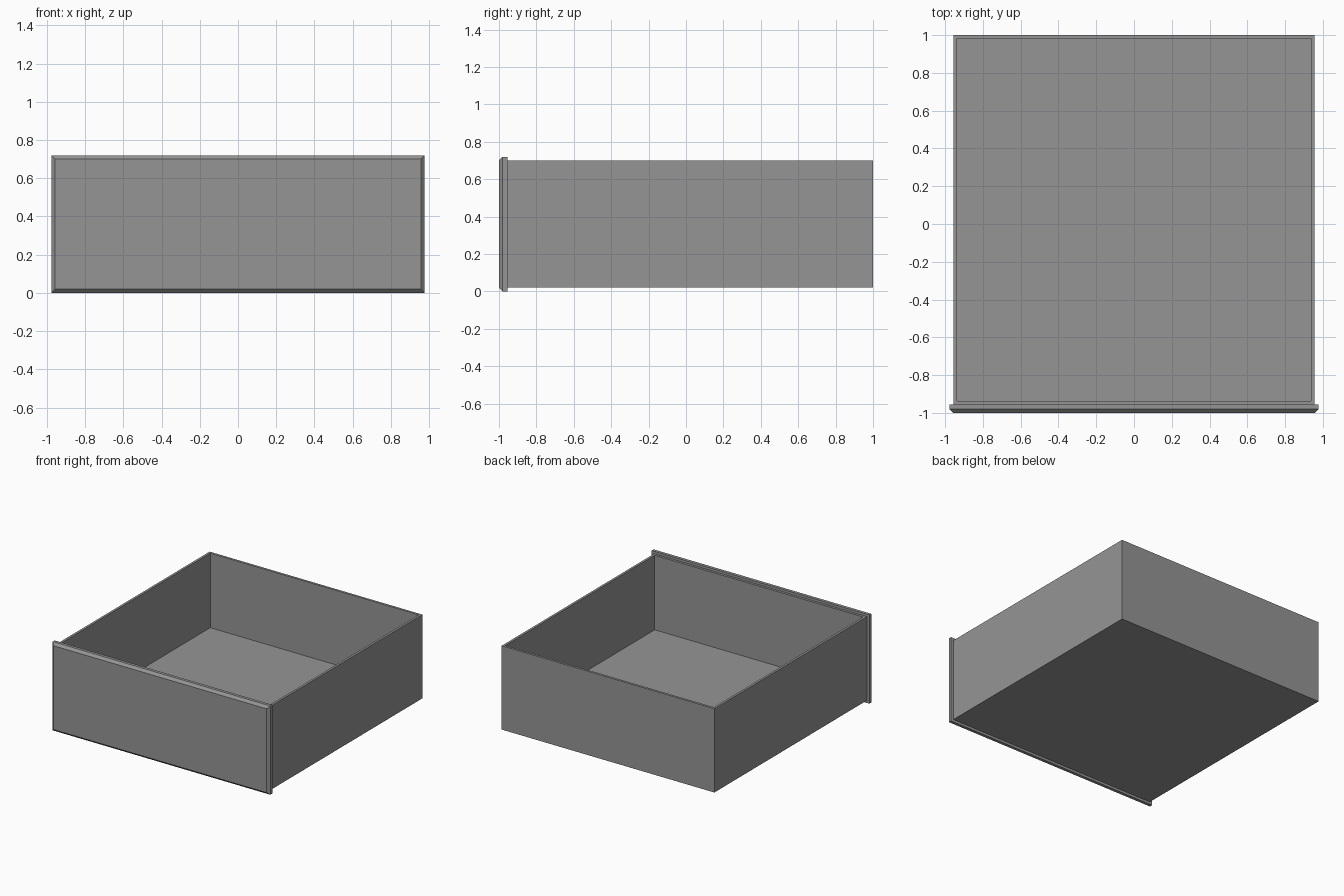
import bpy, bmesh

if "Cube" in bpy.data.objects:
    bpy.data.objects.remove(bpy.data.objects["Cube"])

grey = bpy.data.materials.new("plain grey")
grey.use_nodes = True
COLOUR = (0.3, 0.3, 0.3, 1)
grey.diffuse_color = COLOUR
grey.node_tree.nodes["Principled BSDF"].inputs["Base Color"].default_value = COLOUR


def block(bm, low, high):
    """Add a box spanning two corners and return its faces by axis lookup."""
    verts = bmesh.ops.create_cube(bm, size=1)["verts"]
    for v in verts:
        v.co = [a + (c + 0.5) * (b - a) for a, b, c in zip(low, high, v.co)]
    bm.normal_update()
    return list({f for v in verts for f in v.link_faces})


def finish(bm, name):
    mesh = bpy.data.meshes.new(name)
    bm.to_mesh(mesh)
    bm.free()
    mesh.materials.append(grey)
    bpy.context.collection.objects.link(bpy.data.objects.new(name, mesh))


# Open tray: inset the top face for the rim, then sink it to the floor
WALL, FLOOR = 0.027, 0.095
bm = bmesh.new()
faces = block(bm, (-0.955, -0.955, 0.02), (0.955, 1.0, 0.70))
top = max(faces, key=lambda f: f.normal.z)
bmesh.ops.inset_region(bm, faces=[top], thickness=WALL)
sunk = bmesh.ops.extrude_discrete_faces(bm, faces=[top])["faces"][0]
for v in sunk.verts:
    v.co.z = FLOOR
finish(bm, "drawer_tray")

# Front panel: slab with a chamfered border around its outward face
CHAMFER = 0.02
bm = bmesh.new()
faces = block(bm, (-0.977, -0.98, 0.0), (0.977, -0.955, 0.72))
face = min(faces, key=lambda f: f.normal.y)
outer = bmesh.ops.extrude_discrete_faces(bm, faces=[face])["faces"][0]
centre = outer.calc_center_median()
for v in outer.verts:
    v.co.y -= CHAMFER
    for axis in (0, 2):
        v.co[axis] -= CHAMFER if v.co[axis] > centre[axis] else -CHAMFER
finish(bm, "drawer_front")
